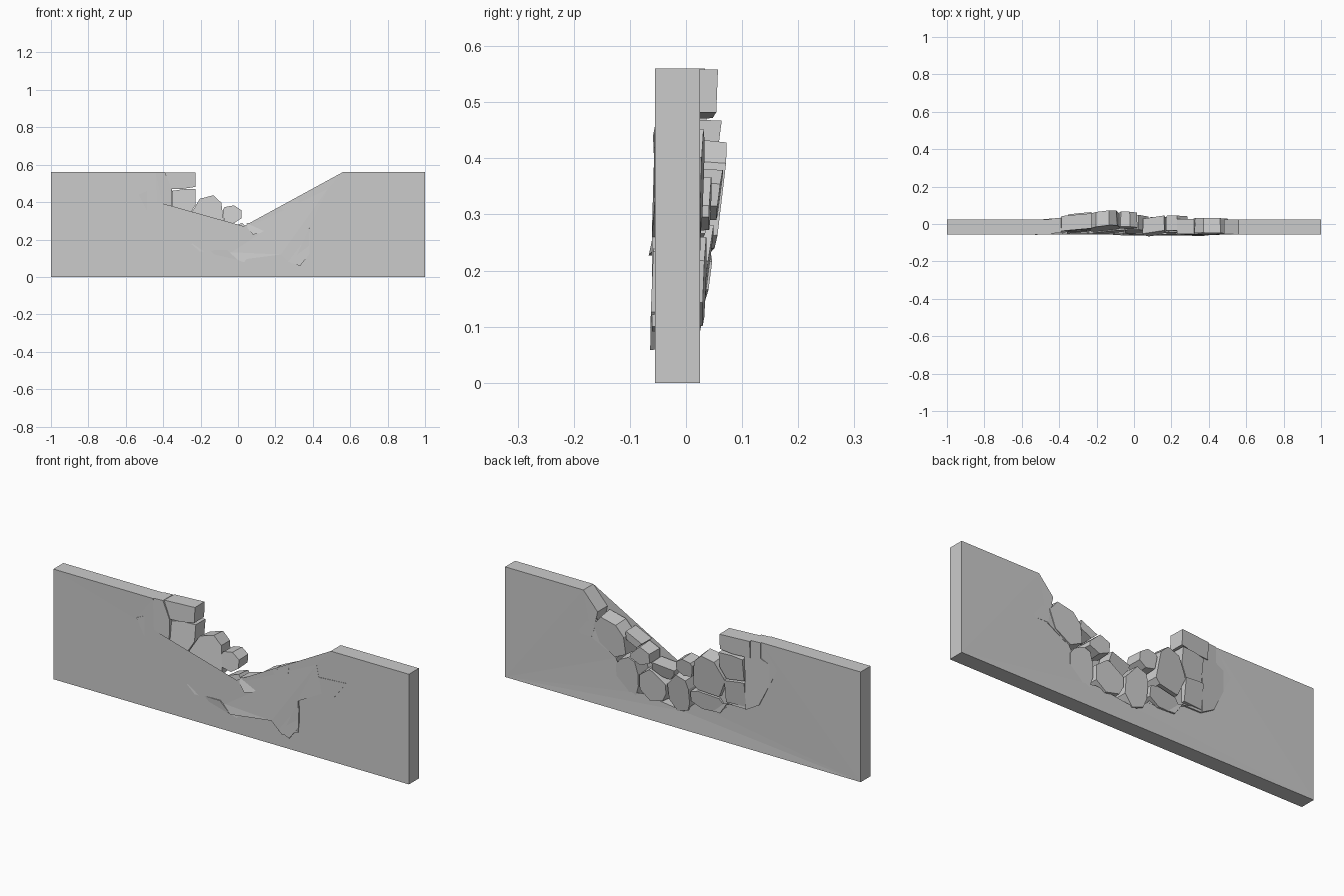
import bpy, bmesh
from math import cos, sin, tau, radians, hypot
from mathutils import Vector

if "Cube" in bpy.data.objects:
    bpy.data.objects.remove(bpy.data.objects["Cube"])

THICK = 0.08


def prism(name, outline, mid, lean, back=1.0, gap=1.0, bulge=None):
    """Extrude an x-z outline to wall thickness around y = mid.
    lean shears it in y, back shrinks the rear face, gap the whole piece."""
    pts = [Vector(p) for p in outline]
    c = sum(pts, Vector((0, 0))) / len(pts)
    bm = bmesh.new()
    rings = []
    for y, s in ((mid - THICK / 2, gap), (mid + THICK / 2, gap * back)):
        ring = []
        for p in pts:
            q = (p - c) * s
            off = q.dot(Vector(lean)) + (bulge(p) if bulge else 0)
            ring.append(bm.verts.new((c.x + q.x, y + off, c.y + q.y)))
        rings.append(ring)
    a, b = rings
    bm.faces.new(a)
    bm.faces.new(b[::-1])
    for i in range(len(a)):
        j = (i + 1) % len(a)
        bm.faces.new((a[i], b[i], b[j], a[j]))
    bmesh.ops.triangulate(bm, faces=[f for f in bm.faces if len(f.verts) > 7])
    bmesh.ops.recalc_face_normals(bm, faces=bm.faces)
    me = bpy.data.meshes.new(name)
    bm.to_mesh(me)
    bm.free()
    ob = bpy.data.objects.new(name, me)
    bpy.context.collection.objects.link(ob)


def clip(poly, point, normal):
    """Keep the part of a convex polygon behind a line."""
    out = []
    for i, p in enumerate(poly):
        q = poly[(i + 1) % len(poly)]
        dp, dq = (p - point).dot(normal), (q - point).dot(normal)
        if dp <= 0:
            out.append(p)
        if dp * dq < 0:
            out.append(p.lerp(q, dp / (dp - dq)))
    return out


class Stone:
    def __init__(self, name, sides, x, z, a, b, tilt, mid):
        self.name, self.sides, self.mid = name, sides, mid
        self.c, self.a, self.b = Vector((x, z)), a, b
        t = radians(tilt)
        self.u, self.v = Vector((cos(t), sin(t))), Vector((-sin(t), cos(t)))

    def reach(self, d):
        return hypot(self.a * d.dot(self.u), self.b * d.dot(self.v))

    def outline(self):
        n = self.sides
        k = 1 / cos(tau / n / 2)
        return [self.c + self.u * self.a * k * cos(tau * (i + .5) / n)
                + self.v * self.b * k * sin(tau * (i + .5) / n) for i in range(n)]


# Wall body with the blasted notch; its rim is pushed slightly out of plane
def rim(p):
    if not (-.4 < p.x < .4 and 0 < p.y < .28):
        return 0
    return .004 if p.x < -.1 else -.006


prism("wall", [(-1, 0), (1, 0), (1, .56), (.56, .56), (.48, .47), (.51, .33),
               (.38, .26), (.38, .10), (.29, .065), (.23, .12), (0, .09),
               (-.06, .145), (-.21, .14), (-.25, .2), (-.36, .2), (-.43, .24),
               (-.53, .44), (-.44, .48), (-.44, .56), (-1, .56)],
      -.015, (0, 0), bulge=rim)

# Cracked slab still attached on the left, leaning backwards
prism("left_cracked_slab", [(-.44, .56), (-.39, .56), (-.355, .47), (-.36, .2),
                            (-.43, .24), (-.53, .44), (-.44, .48)],
      -.009, (.09, 0))

# Loose stones: name, sides, x, z, half width, half height, tilt, y
stones = [Stone(*s) for s in (
    ("left_top_block", 4, -.308, .515, .083, .045, 0, .008),
    ("left_upper_block", 4, -.29, .40, .065, .07, 0, .011),
    ("left_lower_block", 4, -.305, .275, .055, .065, 0, .003),
    ("large_left_stone", 7, -.155, .32, .095, .11, 0, .015),
    ("low_left_stone", 7, -.14, .185, .10, .05, 5, -.005),
    ("centre_stone", 7, .015, .185, .07, .10, 0, -.003),
    ("upper_centre_stone", 7, -.035, .335, .055, .045, 0, .02),
    ("forward_shard", 4, .11, .265, .06, .033, 10, -.013),
    ("low_centre_stone", 7, .165, .18, .085, .08, 0, -.006),
    ("upper_right_stone", 6, .23, .32, .06, .045, 0, .003),
    ("thin_shard", 4, .28, .375, .055, .02, 25, -.015),
    ("low_right_stone", 7, .315, .18, .07, .115, 0, -.018),
    ("large_right_stone", 7, .40, .36, .115, .075, 40, -.011),
)]

# Cut each stone where it would meet its neighbours, then extrude it
for s in stones:
    poly = s.outline()
    for o in stones:
        if o is s:
            continue
        d = o.c - s.c
        dist = d.length
        d.normalize()
        total = s.reach(d) + o.reach(d)
        if total > dist * .98:
            poly = clip(poly, s.c + d * dist * s.reach(d) / total, d)
    left = s.c.x < -.05
    lean = (.09 if left else -.03, .13 if s.c.x < .12 and s.c.y < .45 else .04)
    if s.name == "forward_shard":
        lean = (.1, .3)
    prism(s.name, poly, s.mid, lean, back=.98 if s.sides == 4 else .93, gap=.98)

# Loose wedge split from the right end of the wall
prism("right_wedge", [(.495, .41), (.65, .42), (.58, .33), (.51, .33)],
      -.017, (0, 0), back=.9)
